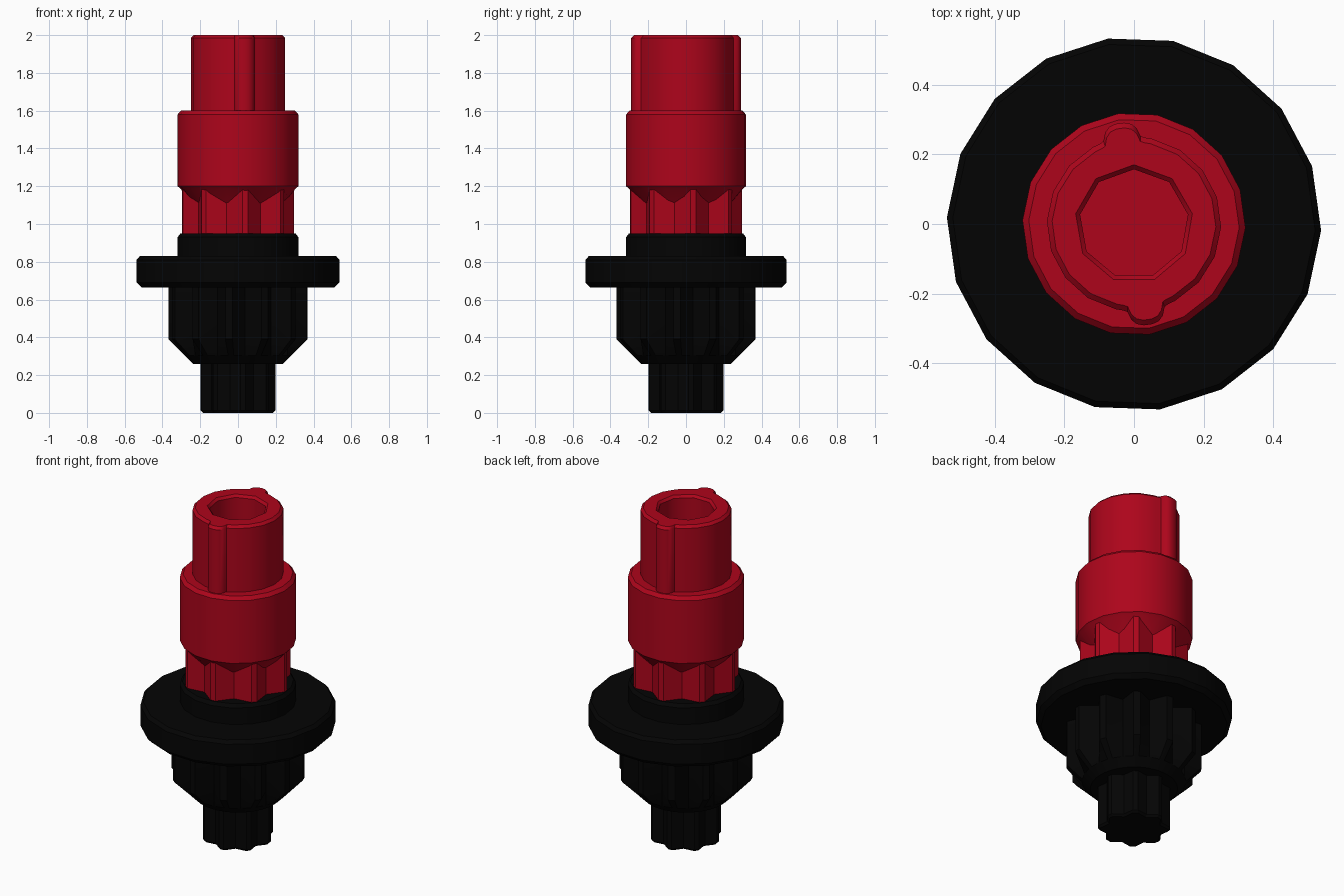
import bpy, bmesh, math
from math import radians, cos, sin

if "Cube" in bpy.data.objects:
    bpy.data.objects.remove(bpy.data.objects["Cube"])


def material(name, rgb):
    m = bpy.data.materials.new(name)
    m.diffuse_color = (*rgb, 1)
    m.use_nodes = True
    m.node_tree.nodes["Principled BSDF"].inputs["Base Color"].default_value = m.diffuse_color
    return m


red = material("crimson red", (0.42, 0.0015, 0.011))
black = material("matte black", (0.0012, 0.0012, 0.0012))


# Outlines are lists of (angle in degrees, radius)
def round_outline(n, r, phase=-2):
    return [(phase + 360 * i / n, r) for i in range(n)]


def star_outline(n, r_out, r_in, tip, phase):
    """Blunt-tipped teeth with pointed valleys."""
    pts = []
    for i in range(n):
        a = phase + 360 * i / n
        pts += [(a - tip, r_out), (a + tip, r_out), (a + 180 / n, r_in)]
    return pts


def ribbed_outline(r, centres):
    """Round outline with a rounded rib at each centre angle."""
    bump = [(-15, 0), (-12.3, .003), (-11, .013), (-9.5, .025), (-6.5, .037), (-2.5, .042),
            (2.5, .042), (6.5, .037), (9.5, .025), (11, .013), (12.3, .003), (15, 0)]
    pts = [(a, r) for a, _ in round_outline(18, r)
           if all(abs((a - c + 180) % 360 - 180) > 18 for c in centres)]
    pts += [(c + da, r + dr) for c in centres for da, dr in bump]
    return sorted((a % 360, q) for a, q in pts)


def loft(name, rings, mat):
    """Solid from stacked rings, each (z, outline), all with the same count."""
    bm = bmesh.new()
    loops = [[bm.verts.new((r * cos(radians(a)), r * sin(radians(a)), z))
              for a, r in outline] for z, outline in rings]
    n = len(loops[0])
    for lo, hi in zip(loops, loops[1:]):
        for i in range(n):
            j = (i + 1) % n
            bm.faces.new((lo[i], lo[j], hi[j], hi[i]))
    bm.faces.new(loops[0][::-1])
    bm.faces.new(loops[-1])
    bmesh.ops.recalc_face_normals(bm, faces=bm.faces)
    me = bpy.data.meshes.new(name)
    bm.to_mesh(me)
    bm.free()
    ob = bpy.data.objects.new(name, me)
    bpy.context.collection.objects.link(ob)
    me.materials.append(mat)
    return ob


def turned(name, profile, mat, n=18):
    return loft(name, [(z, round_outline(n, r)) for r, z in profile], mat)


def inset(outline, d):
    return [(a, r - d) for a, r in outline]


def smooth(ob):
    bpy.ops.object.select_all(action='DESELECT')
    ob.select_set(True)
    bpy.context.view_layer.objects.active = ob
    bpy.ops.object.shade_smooth_by_angle(angle=radians(30))


# Star-shaped drive shaft at the bottom
lobes = star_outline(8, .198, .163, 4, -82.5)
shaft = loft("drive_shaft", [(0, inset(lobes, .012)), (.012, lobes), (.28, lobes)], black)

# Toothed lower gear, tapered towards the shaft
teeth = star_outline(12, .37, .285, 3, 22.5)


def limited(limit):
    return [(a, min(r, limit)) for a, r in teeth]


lower_gear = loft("lower_gear", [(.26, limited(.24)), (.305, limited(.285)),
                                 (.39, teeth), (.68, teeth)], black)

# Flange disc and the neck above it
flange = turned("flange_disc", [(.512, .665), (.537, .69), (.537, .81), (.52, .83)], black)
neck = turned("neck_ring", [(.32, .82), (.32, .93), (.305, .95)], black)

# Pointed upper gear
star = star_outline(8, .297, .24, 3, -82.5)
upper_gear = loft("upper_gear", [(.94, star), (1.19, star)], red)

# Collar with a conical underside that fills the gear valleys
collar = turned("collar", [(.2, 1.06), (.305, 1.187), (.32, 1.2),
                           (.32, 1.58), (.302, 1.6)], red)

# Ribbed tube with a nine-sided socket
ribbed = ribbed_outline(.25, (98, 278))
tube = loft("ribbed_tube", [(1.59, ribbed), (1.985, ribbed), (2.0, inset(ribbed, .015))], red)
cutter = loft("socket_cutter", [(z, round_outline(9, r, 10)) for z, r in
                                ((1.62, .157), (1.985, .157), (2.0, .17), (2.1, .17))], red)
cutter.hide_render = True
cut = tube.modifiers.new("socket", 'BOOLEAN')
cut.operation, cut.object, cut.solver = 'DIFFERENCE', cutter, 'EXACT'
bpy.context.view_layer.objects.active = tube
bpy.ops.object.modifier_apply(modifier="socket")
bpy.data.objects.remove(cutter)

for part in (shaft, lower_gear, flange, neck, upper_gear, collar, tube):
    smooth(part)

# Keep the socket wall smooth around its corners
verts = tube.data.vertices
for e in tube.data.edges:
    a, b = (verts[i].co for i in e.vertices)
    if a.xy.length < .18 and b.xy.length < .18 and abs(a.z - b.z) > .005:
        e.use_edge_sharp = False
